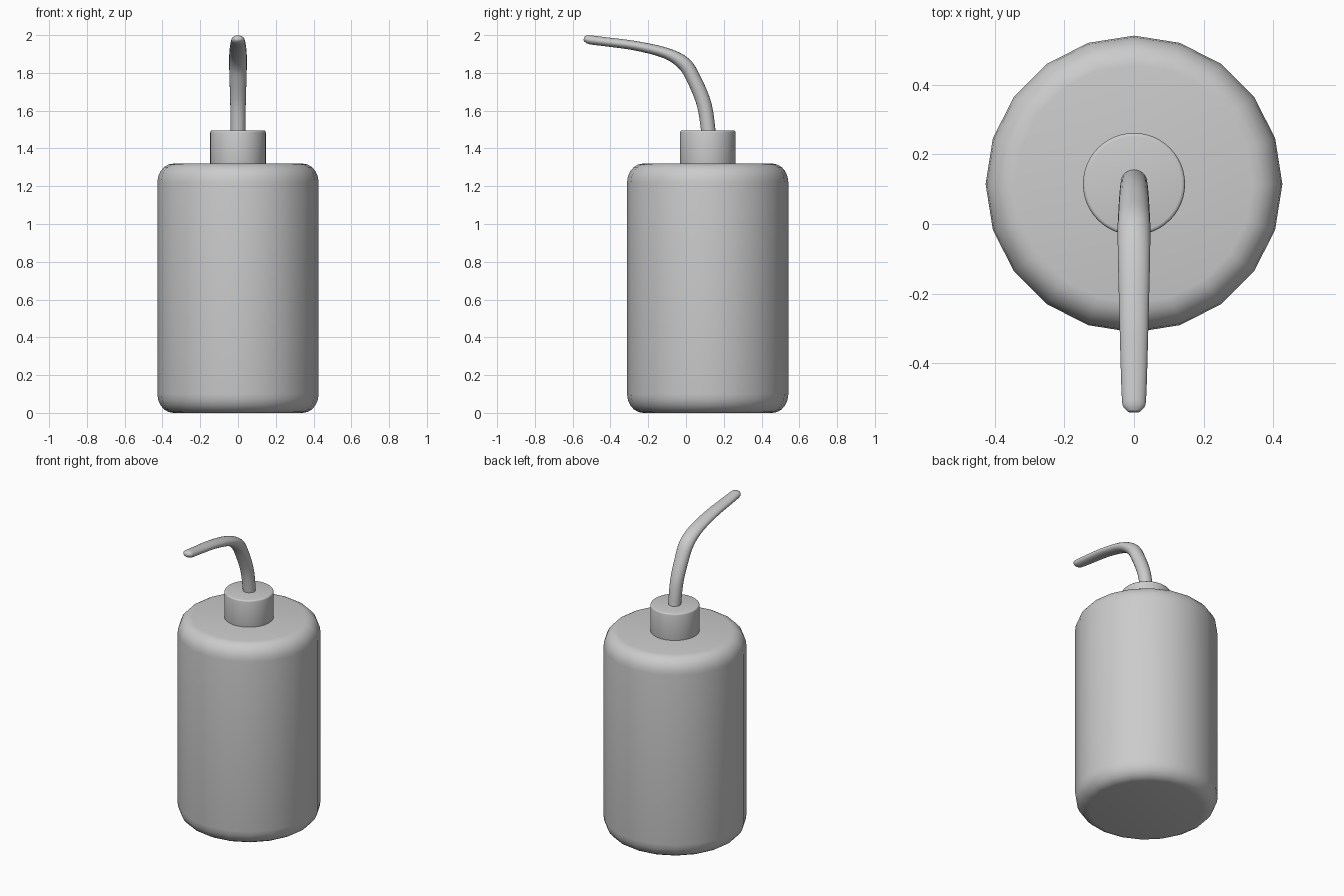
import bpy, bmesh
from math import sin, cos, pi, radians
from mathutils import Vector

cube = bpy.data.objects.get("Cube")
if cube:
    bpy.data.objects.remove(cube, do_unlink=True)

AXIS_Y = 0.115

grey = bpy.data.materials.new("grey plastic")
grey.use_nodes = True
colour = (0.6, 0.6, 0.6, 1)
grey.diffuse_color = colour
grey.node_tree.nodes["Principled BSDF"].inputs["Base Color"].default_value = colour


def loft(name, rings, angle):
    """Skin a list of vertex rings, cap both ends and shade smooth."""
    bm = bmesh.new()
    loops = [[bm.verts.new(p) for p in ring] for ring in rings]
    n = len(loops[0])
    for a, b in zip(loops, loops[1:]):
        for i in range(n):
            j = (i + 1) % n
            bm.faces.new((a[i], a[j], b[j], b[i]))
    bm.faces.new(loops[0])
    bm.faces.new(loops[-1])
    bmesh.ops.recalc_face_normals(bm, faces=bm.faces)
    mesh = bpy.data.meshes.new(name)
    bm.to_mesh(mesh)
    bm.free()
    mesh.materials.append(grey)
    obj = bpy.data.objects.new(name, mesh)
    bpy.context.collection.objects.link(obj)
    bpy.ops.object.select_all(action='DESELECT')
    obj.select_set(True)
    bpy.context.view_layer.objects.active = obj
    bpy.ops.object.shade_smooth_by_angle(angle=radians(angle))
    return obj


def turned(name, radius, bottom, top, round_r, round_h, sides, steps):
    """Upright cylinder with rounded top and bottom rims."""
    arc = [(radius - round_r * (1 - sin(t)), round_h * (1 - cos(t)))
           for t in (pi / 2 * k / steps for k in range(steps + 1))]
    profile = [(r, bottom + h) for r, h in arc] + [(r, top - h) for r, h in reversed(arc)]
    rings = [[(r * cos(2 * pi * i / sides), AXIS_Y + r * sin(2 * pi * i / sides), z)
              for i in range(sides)] for r, z in profile]
    return loft(name, rings, 40)


turned("bottle_body", 0.427, 0, 1.32, 0.085, 0.1, 20, 5)
turned("bottle_cap", 0.147, 1.30, 1.495, 0.01, 0.01, 48, 3)

# Bent spout: y, z, half width, half thickness
stations = [
    (0.122, 1.46, 0.038, 0.038), (0.097, 1.63, 0.041, 0.039),
    (0.04, 1.77, 0.045, 0.038), (-0.012, 1.85, 0.047, 0.037),
    (-0.108, 1.905, 0.046, 0.029), (-0.27, 1.944, 0.042, 0.025),
    (-0.42, 1.964, 0.038, 0.024), (-0.5, 1.974, 0.035, 0.024),
    (-0.525, 1.979, 0.031, 0.02), (-0.54, 1.983, 0.017, 0.011),
]


def spline(a, b, c, d, t):
    return 0.5 * (2 * b + (c - a) * t + (2 * a - 5 * b + 4 * c - d) * t * t
                  + (3 * b - a - 3 * c + d) * t ** 3)


pts = [Vector(s) for s in stations]
pts = [pts[0]] + pts + [pts[-1]]
path = [spline(*pts[i:i + 4], k / 4) for i in range(len(pts) - 3) for k in range(4)] + [pts[-1]]

spout = []
for i, p in enumerate(path):
    step = path[min(i + 1, len(path) - 1)] - path[max(i - 1, 0)]
    along = Vector((0, step[0], step[1])).normalized()
    across = along.cross(Vector((1, 0, 0)))
    centre = Vector((0, p[0], p[1]))
    spout.append([centre + Vector((p[2] * cos(a), 0, 0)) + across * p[3] * sin(a)
                  for a in (2 * pi * k / 20 for k in range(20))])
loft("spout_tube", spout, 60)
